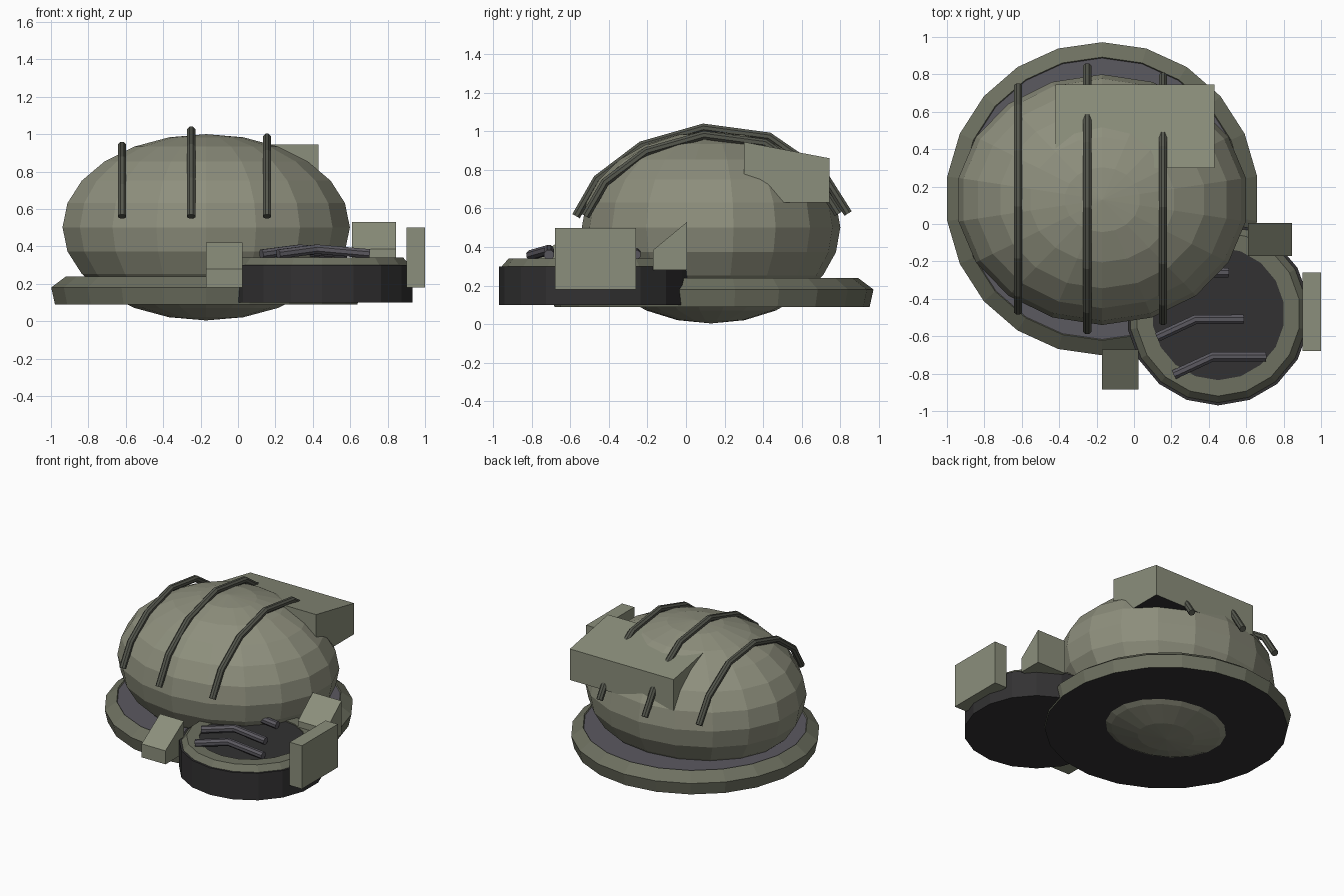
import bpy, bmesh, math
from mathutils import Vector

if "Cube" in bpy.data.objects:
    bpy.data.objects.remove(bpy.data.objects["Cube"])


def mat(name, r, g, b):
    m = bpy.data.materials.new(name)
    m.diffuse_color = (r, g, b, 1)
    m.use_nodes = True
    m.node_tree.nodes["Principled BSDF"].inputs["Base Color"].default_value = m.diffuse_color
    return m


SHELL = mat("pale olive", 0.27, 0.275, 0.205)
PLATE = mat("green olive", 0.26, 0.275, 0.20)
RIM = mat("dark olive", 0.155, 0.163, 0.118)
BAND = mat("deep olive", 0.09, 0.095, 0.075)
FLOOR = mat("violet grey", 0.105, 0.10, 0.117)
DARK = mat("charcoal", 0.032, 0.031, 0.032)


def finish(name, bm, mats, rule=None):
    bmesh.ops.remove_doubles(bm, verts=bm.verts, dist=1e-5)
    bmesh.ops.recalc_face_normals(bm, faces=bm.faces)
    bm.normal_update()
    if rule:
        for f in bm.faces:
            f.material_index = rule(f)
    me = bpy.data.meshes.new(name)
    bm.to_mesh(me)
    bm.free()
    for m in mats:
        me.materials.append(m)
    ob = bpy.data.objects.new(name, me)
    bpy.context.collection.objects.link(ob)
    return ob


def lathe(name, cx, cy, profile, sides, mats, rule=None, sx=1.0, sy=1.0):
    """Turn a (radius, z) profile around a vertical axis, first corner at +y."""
    bm = bmesh.new()
    rings = []
    for r, z in profile:
        if r < 1e-6:
            rings.append([bm.verts.new((cx, cy, z))] * sides)
            continue
        rings.append([bm.verts.new((cx + sx * r * math.sin(2 * math.pi * i / sides),
                                    cy + sy * r * math.cos(2 * math.pi * i / sides), z))
                      for i in range(sides)])
    for a, b in zip(rings, rings[1:]):
        for i in range(sides):
            j = (i + 1) % sides
            bm.faces.new(list(dict.fromkeys((a[i], a[j], b[j], b[i]))))
    return finish(name, bm, mats, rule)


def prism(name, x0, x1, profile, mats, rule=None):
    """Extrude a (y, z) outline along x."""
    bm = bmesh.new()
    a = [bm.verts.new((x0, y, z)) for y, z in profile]
    b = [bm.verts.new((x1, y, z)) for y, z in profile]
    bm.faces.new(a)
    bm.faces.new(b)
    n = len(a)
    for i in range(n):
        j = (i + 1) % n
        bm.faces.new((a[i], a[j], b[j], b[i]))
    return finish(name, bm, mats, rule)


def tube(name, pts, radius, material, sides=8):
    """Bent rod with flat ends, mitred at its corners."""
    bm = bmesh.new()
    pts = [Vector(p) for p in pts]
    side = Vector((1, 0, 0)) if abs(pts[0].x - pts[-1].x) < 1e-4 else Vector((0, 0, 1))
    rings = []
    for k, p in enumerate(pts):
        d1 = (p - pts[k - 1]).normalized() if k else None
        d2 = (pts[k + 1] - p).normalized() if k < len(pts) - 1 else None
        d = ((d1 or d2) + (d2 or d1)).normalized()
        u = (side - d * side.dot(d)).normalized()
        v = d.cross(u)
        rings.append([bm.verts.new(p + radius * (u * math.cos(t) + v * math.sin(t)))
                      for t in ((i + 0.5) * 2 * math.pi / sides for i in range(sides))])
    for a, b in zip(rings, rings[1:]):
        for i in range(sides):
            j = (i + 1) % sides
            bm.faces.new((a[i], a[j], b[j], b[i]))
    bm.faces.new(rings[0])
    bm.faces.new(rings[-1])
    return finish(name, bm, [material])


# main dome: squashed ball passing through the base disc
dome = [(math.cos(math.radians(a)) if abs(a) < 90 else 0, 0.502 + 0.498 * math.sin(math.radians(a)))
        for a in range(-90, 91, 15)]
lathe("dome", -0.17, 0.13, dome, 18, [SHELL], sx=0.78, sy=0.67)

# base disc: olive rim, violet floor, charcoal underside
lathe("base_disc", -0.17, 0.135,
      [(0, 0.09), (0.817, 0.09), (0.837, 0.18), (0.757, 0.24), (0.752, 0.232), (0, 0.232)], 22,
      [RIM, FLOOR, DARK],
      lambda f: 2 if f.normal.z < -0.9 else 1 if f.normal.z > 0.95 else 0)

# small side pad with rim and dark top
lathe("pad_body", 0.45, -0.48, [(0, 0.10), (0.49, 0.10), (0.49, 0.30), (0, 0.30)], 18, [DARK])
lathe("pad_rim", 0.45, -0.48,
      [(0, 0.295), (0.475, 0.30), (0.44, 0.34), (0.355, 0.34), (0.355, 0.332), (0, 0.332)], 18,
      [RIM, DARK],
      lambda f: 1 if f.calc_center_median().z < 0.335 and f.normal.z > 0.9 else 0)

# three bent bars on the pad
for i, (x, y) in enumerate(((0.42, -0.71), (0.33, -0.51), (0.25, -0.26))):
    tube(f"pad_bar_{i + 1}", [(x - 0.205, y - 0.095, 0.358), (x, y, 0.385),
                              (x + 0.285 - 0.03 * (i > 0), y, 0.36)], 0.027, FLOOR)

# three bands arching over the dome
arch = ((-0.70, 0.0), (-0.59, 0.42), (-0.36, 0.80), (-0.04, 1.0),
        (0.30, 0.90), (0.58, 0.48), (0.71, 0.03))
for i, (x, s, top) in enumerate(((-0.62, 0.85, 0.937), (-0.25, 1.0, 1.018), (0.155, 0.93, 0.98))):
    tube(f"dome_band_{i + 1}", [(x, 0.13 + s * y, 0.56 + (top - 0.56) * h) for y, h in arch],
         0.024, BAND)

# sloped box at the back of the dome, dark underneath
prism("rear_box", -0.42, 0.43, [(0.30, 0.945), (0.745, 0.86), (0.745, 0.63), (0.30, 0.63)],
      [PLATE, DARK], lambda f: 1 if f.normal.z < -0.9 else 0)

# wedges and plate around the pad
prism("left_wedge", -0.17, 0.025, [(-0.885, 0.18), (-0.67, 0.18), (-0.67, 0.42), (-0.885, 0.28)], [PLATE])
prism("right_wedge", 0.61, 0.845, [(-0.17, 0.28), (0.005, 0.28), (0.005, 0.53), (-0.17, 0.385)], [PLATE])
prism("side_plate", 0.90, 1.0, [(-0.68, 0.18), (-0.26, 0.18), (-0.26, 0.50), (-0.68, 0.50)], [PLATE])
